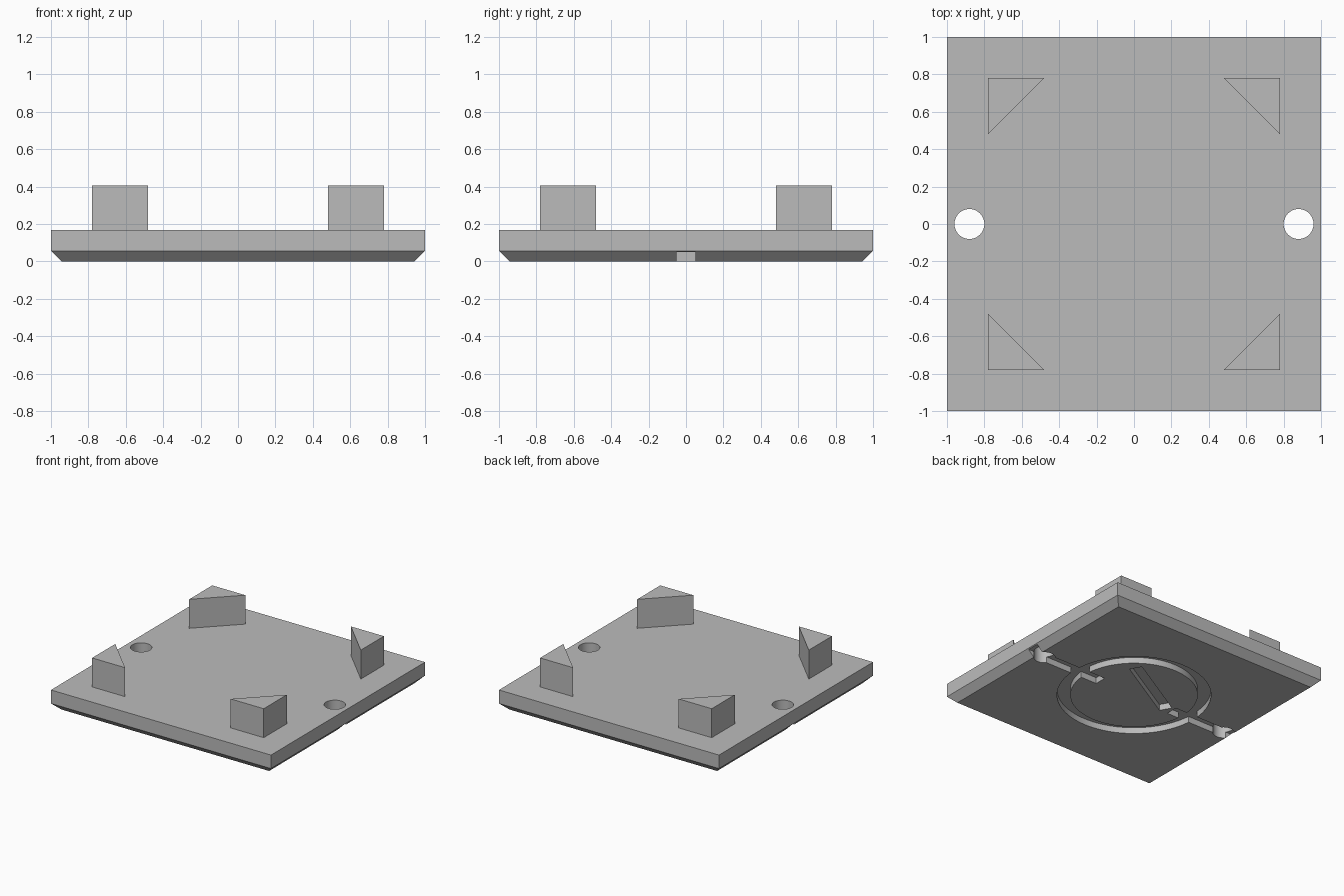
import bpy, bmesh, math
from mathutils import Matrix

cube = bpy.data.objects.get("Cube")
if cube:
    bpy.data.objects.remove(cube, do_unlink=True)

grey = bpy.data.materials.new("plain grey")
grey.use_nodes = True
colour = (0.5, 0.5, 0.5, 1)
grey.diffuse_color = colour
grey.node_tree.nodes["Principled BSDF"].inputs["Base Color"].default_value = colour

PLATE_TOP, CHAMFER, POST_TOP = 0.167, 0.056, 0.405
DEPTH, WIDTH = 0.05, 0.1          # engraved groove
HOLE_X, HOLE_R = 0.88, 0.08
RING_IN, RING_OUT = 0.48, 0.58


def make(name, bm):
    bmesh.ops.recalc_face_normals(bm, faces=bm.faces)
    mesh = bpy.data.meshes.new(name)
    bm.to_mesh(mesh)
    bm.free()
    mesh.materials.append(grey)
    obj = bpy.data.objects.new(name, mesh)
    bpy.context.collection.objects.link(obj)
    return obj


def prism(name, outline, z0, z1):
    bm = bmesh.new()
    face = bm.faces.new([bm.verts.new((x, y, z0)) for x, y in outline])
    top = bmesh.ops.extrude_face_region(bm, geom=[face])["geom"]
    verts = [v for v in top if isinstance(v, bmesh.types.BMVert)]
    bmesh.ops.translate(bm, verts=verts, vec=(0, 0, z1 - z0))
    return make(name, bm)


def circle(radius, cx=0, n=96):
    return [(cx + radius * math.cos(math.tau * i / n),
             radius * math.sin(math.tau * i / n)) for i in range(n)]


def bar(name, x0, x1):
    h = WIDTH / 2
    return prism(name, [(x0, -h), (x1, -h), (x1, h), (x0, h)], -0.1, DEPTH)


def cut(target, cutter):
    cutter.hide_render = True
    mod = target.modifiers.new("cut", "BOOLEAN")
    mod.operation = "DIFFERENCE"
    mod.solver = "EXACT"
    mod.object = cutter
    bpy.context.view_layer.objects.active = target
    bpy.ops.object.modifier_apply(modifier=mod.name)
    bpy.data.objects.remove(cutter, do_unlink=True)


# square plate with a chamfered underside
base = prism("base_plate", [(-1, -1), (1, -1), (1, 1), (-1, 1)], 0, PLATE_TOP)
bm = bmesh.new()
bm.from_mesh(base.data)
edges = [e for e in bm.edges if all(v.co.z < 0.01 for v in e.verts)]
bmesh.ops.bevel(bm, geom=edges, offset=CHAMFER, segments=1, affect="EDGES")
bm.to_mesh(base.data)
bm.free()

# ring groove in the underside
ring = prism("ring_cutter", circle(RING_OUT), -0.1, DEPTH)
cut(ring, prism("ring_core", circle(RING_IN), -0.2, 0.2))
cut(base, ring)

# lead grooves from both edges, and the round holes they pass
for side in (-1, 1):
    inner = 0.33 if side > 0 else 0.37
    cut(base, bar("lead_cutter", *sorted((side * inner, side * 1.1))))
    cut(base, prism("hole_cutter", circle(HOLE_R, side * HOLE_X, 48), -0.2, 0.4))

# slanted groove inside the ring
slot = bar("slanted_cutter", 0, 0.66)
slot.data.transform(Matrix.Translation((-0.32, -0.01, 0)) @ Matrix.Rotation(math.radians(30), 4, "Z"))
cut(base, slot)

# four triangular corner posts
OUT, IN = 0.78, 0.48
for sx, side in ((-1, "right"), (1, "left")):
    for sy, end in ((-1, "front"), (1, "back")):
        outline = [(sx * OUT, sy * OUT), (sx * IN, sy * OUT), (sx * OUT, sy * IN)]
        prism(f"{end}_{side}_post", outline, PLATE_TOP, POST_TOP)

# smooth only the curved walls
bpy.ops.object.select_all(action="DESELECT")
base.select_set(True)
bpy.context.view_layer.objects.active = base
bpy.ops.object.shade_smooth_by_angle(angle=math.radians(20))
